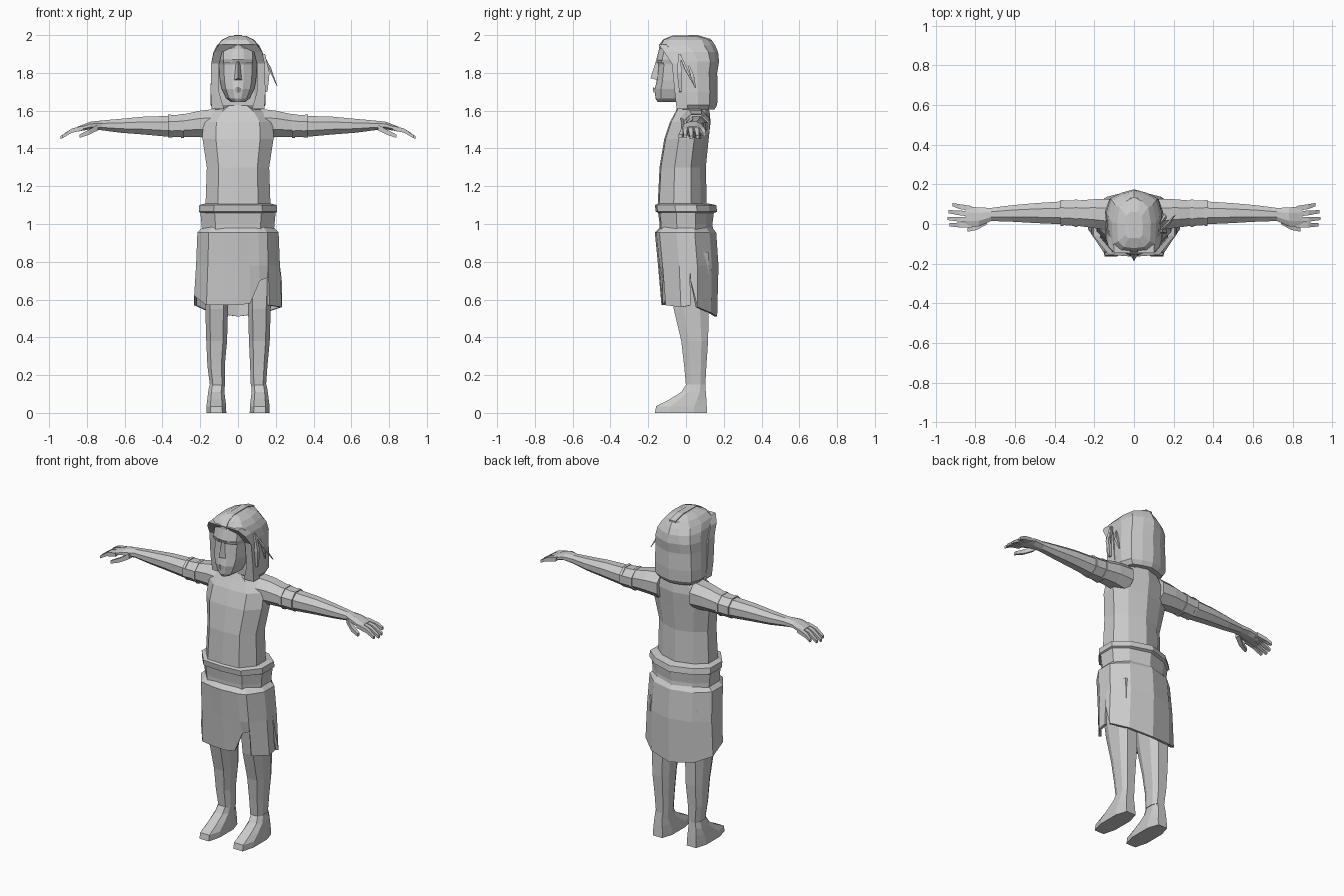
import bpy, bmesh, math
from mathutils import Vector

grey = bpy.data.materials.new("plain grey")
grey.diffuse_color = (0.6, 0.6, 0.6, 1)

# Half outlines (x, y) in unit size, front centre first; mirrored to a full ring
BODY = [(0, -1), (.62, -.94), (1, -.35), (1, .35), (.62, .75), (0, 1)]
LIMB = [(.6, -1), (1, -.45), (1, .5), (.6, 1)]
FACE = [(0, -1), (.3, -.95), (.75, -.7), (1, 0), (.8, 1)]
HAIR = [(0, -1), (.6, -.97), (.95, -.75), (1, 0), (.85, .6), (.45, .85), (0, 1)]


def full(half):
    return half + [(-x, y) for x, y in reversed(half) if x > 0]


def finish(name, bm):
    bmesh.ops.recalc_face_normals(bm, faces=bm.faces)
    me = bpy.data.meshes.new(name)
    bm.to_mesh(me)
    bm.free()
    me.materials.append(grey)
    ob = bpy.data.objects.new(name, me)
    bpy.context.collection.objects.link(ob)
    return ob


def loft(name, rings):
    """Skin a list of equal-length point rings and close both ends."""
    bm = bmesh.new()
    vs = [[bm.verts.new(p) for p in r] for r in rings]
    n = len(vs[0])
    for a, b in zip(vs, vs[1:]):
        for i in range(n):
            j = (i + 1) % n
            bm.faces.new((a[i], a[j], b[j], b[i]))
    bm.faces.new(vs[0])
    bm.faces.new(vs[-1])
    return finish(name, bm)


def upright(name, half, rows, xc=0):
    """Rows of (z, half width, front y, back y, x shift)."""
    rings = []
    for z, w, f, b, *dx in rows:
        cx = xc + (dx[0] if dx else 0)
        rings.append([(cx + u * w, (f + b) / 2 + v * (b - f) / 2, z) for u, v in full(half)])
    return loft(name, rings)


def sideways(name, rows, side, n=8):
    """Rows of (x, y, z, y radius, z radius)."""
    turn = [math.tau * (i + .5) / n for i in range(n)]
    k = 1 / math.cos(math.pi / n)
    return loft(name, [[(side * x, y + k * ry * math.cos(t), z + k * rz * math.sin(t)) for t in turn]
                       for x, y, z, ry, rz in rows])


def strand(name, pts, r, n=4):
    """Tapered strand through points with radii."""
    rings = []
    d = (Vector(pts[-1]) - Vector(pts[0])).normalized()
    e1 = d.cross(Vector((0, 1, .1))).normalized()
    e2 = d.cross(e1)
    for p, q in zip(pts, r):
        rings.append([Vector(p) + q * (e1 * math.cos(math.tau * (i + .5) / n) + e2 * math.sin(math.tau * (i + .5) / n))
                      for i in range(n)])
    return loft(name, rings)


def plate(name, quad, back=.008):
    """Thin plate: four points pushed back along y."""
    return loft(name, [quad, [(x, y + back, z) for x, y, z in quad]])


# Torso and neck
upright("torso", BODY, [(1.0, .17, -.14, .11), (1.1, .172, -.15, .11), (1.3, .165, -.14, .105),
                        (1.45, .188, -.115, .12), (1.54, .185, -.085, .13), (1.595, .135, -.055, .125),
                        (1.63, .07, -.04, .115), (1.75, .055, -.035, .09)])

# Head with flat jaw
upright("head", FACE, [(1.645, .035, -.15, .03), (1.665, .062, -.162, .03), (1.715, .086, -.165, .05),
                       (1.76, .096, -.155, .05), (1.845, .1, -.146, .05), (1.87, .104, -.157, .05),
                       (1.93, .1, -.142, .05), (1.97, .06, -.1, .05)])

# Nose and lips
loft("nose", [[(-.024, -.145, 1.76), (0, -.188, 1.772), (.024, -.145, 1.76), (0, -.14, 1.752)],
              [(-.009, -.145, 1.86), (0, -.16, 1.86), (.009, -.145, 1.86), (0, -.14, 1.862)]])
loft("lips", [[(-.034, -.148, 1.712), (0, -.176, 1.724), (.034, -.148, 1.712), (0, -.15, 1.71)],
              [(-.03, -.148, 1.70), (0, -.172, 1.695), (.03, -.148, 1.70), (0, -.15, 1.70)]])

# Eyes
for s in (-1, 1):
    plate("eye", [(s * .025, -.154, 1.852), (s * .078, -.128, 1.852),
                  (s * .078, -.132, 1.866), (s * .025, -.157, 1.866)])

# Hair: solid bob with an overhang above the forehead
upright("hair", HAIR, [(1.605, .125, -.025, .15), (1.63, .145, -.04, .165), (1.7, .146, -.042, .168),
                       (1.8, .142, -.048, .165), (1.86, .14, -.055, .175), (1.91, .13, -.09, .17),
                       (1.945, .112, -.138, .155), (1.975, .085, -.12, .135), (1.995, .045, -.075, .07)])

# Side locks framing the face
for s in (-1, 1):
    loft("side_lock", [[(s * x0, y, z), (s * x1, y, z), (s * x1, y + .06, z), (s * x0, y + .06, z)]
                       for x0, x1, y, z in [(.075, .14, -.05, 1.61), (.1, .145, -.06, 1.7), (.1, .142, -.075, 1.85),
                                            (.085, .128, -.115, 1.91), (.0, .1, -.145, 1.95)]])

# Parting strip over the crown
loft("parting", [[(-.02, y, z), (.02, y, z), (.02, y, z - .02), (-.02, y, z - .02)]
                 for y, z in [(-.142, 1.95), (-.12, 1.978), (-.07, 1.998), (.06, 2.0), (.13, 1.98)]])

# Braid and feathers on one side
strand("braid", [(.137, -.035, 1.9), (.155, -.035, 1.8), (.15, -.03, 1.7)], [.008, .017, .009])
strand("feather", [(.135, -.03, 1.89), (.17, .0, 1.82), (.207, .045, 1.73)], [.006, .009, .002])
strand("feather_small", [(.138, .01, 1.85), (.155, .035, 1.78), (.15, .05, 1.72)], [.005, .012, .004])

for s in (-1, 1):
    # Arm, palm, fingers and thumb
    sideways("arm", [(.11, .045, 1.53, .08, .08), (.2, .052, 1.53, .073, .07), (.3, .055, 1.52, .062, .058),
                     (.37, .056, 1.517, .057, .055), (.5, .055, 1.521, .05, .047), (.62, .053, 1.52, .041, .037),
                     (.72, .048, 1.522, .033, .026), (.78, .036, 1.522, .047, .02),
                     (.85, .036, 1.502, .054, .013)], s)
    for y0, y1, x, z in [(.078, .098, .915, 1.475), (.05, .062, .935, 1.46), (.02, .028, .94, 1.457), (-.006, -.004, .93, 1.462)]:
        sideways("finger", [(.82, y0, 1.508, .013, .012), (.88, (y0 + y1) / 2, 1.494, .012, .011),
                            (x, y1, z, .008, .008)], s, 4)
    sideways("thumb", [(.74, .015, 1.512, .016, .016), (.79, -.015, 1.485, .014, .013),
                       (.84, -.03, 1.465, .009, .009)], s, 4)
    # Arm band with raised rims
    sideways("arm_band", [(.295, .055, 1.52, .065, .06), (.365, .056, 1.517, .061, .058)], s)
    for x, r in [(.285, .069), (.355, .065)]:
        sideways("band_rim", [(x, .055, 1.519, r, r - .005), (x + .016, .055, 1.519, r, r - .005)], s)
    # Leg and foot
    upright("leg", LIMB, [(.85, .075, -.1, .12, .005), (.55, .06, -.065, .12), (.38, .055, -.025, .117),
                          (.25, .046, -.01, .108, -.003), (.14, .04, .0, .102, -.005 * s)], .113 * s)
    upright("foot", LIMB, [(.15, .04, .0, .102, -.004 * s), (.11, .043, -.025, .105), (.07, .048, -.09, .108),
                           (.035, .052, -.158, .11), (0, .053, -.165, .112)], .115 * s)

# Belt: rolled edge above a waistband
upright("belt_roll", BODY, [(1.055, .19, -.14, .14), (1.065, .208, -.16, .165), (1.1, .205, -.165, .16),
                            (1.108, .175, -.145, .12)])
upright("waistband", BODY, [(.95, .19, -.14, .145), (1.0, .193, -.14, .14), (1.065, .2, -.148, .148)])

# Skirt: outline columns (unit x, unit y, hem height); repeated columns make slits
COLS = [(0, -1, .57), (.28, -.97, .58), (.5, -.95, .70), (.72, -.85, .72), (.72, -.85, .57), (1, -.3, .56),
        (1, .05, .57), (1, .05, .70), (1, .3, .56), (.62, .78, .53), (0, 1, .51), (-.62, .78, .53),
        (-1, .35, .57), (-1, -.3, .62), (-.72, -.85, .57), (-.3, -.97, .57)]
ROWS = [(.985, .185, -.135, .135), (.955, .215, -.165, .16), (.78, .222, -.148, .172), (None, .232, -.13, .165)]
bm = bmesh.new()
grid = [[bm.verts.new((u * w, (f + b) / 2 + v * (b - f) / 2, z or hem)) for z, w, f, b in ROWS] for u, v, hem in COLS]
for i, a in enumerate(grid):
    j = (i + 1) % len(grid)
    if COLS[i][:2] == COLS[j][:2]:
        continue
    for k in range(len(ROWS) - 1):
        bm.faces.new((a[k], a[k + 1], grid[j][k + 1], grid[j][k]))
bmesh.ops.remove_doubles(bm, verts=bm.verts, dist=.0005)
skirt = finish("skirt", bm)
mod = skirt.modifiers.new("thickness", 'SOLIDIFY')
mod.thickness = .015
mod.offset = -1
